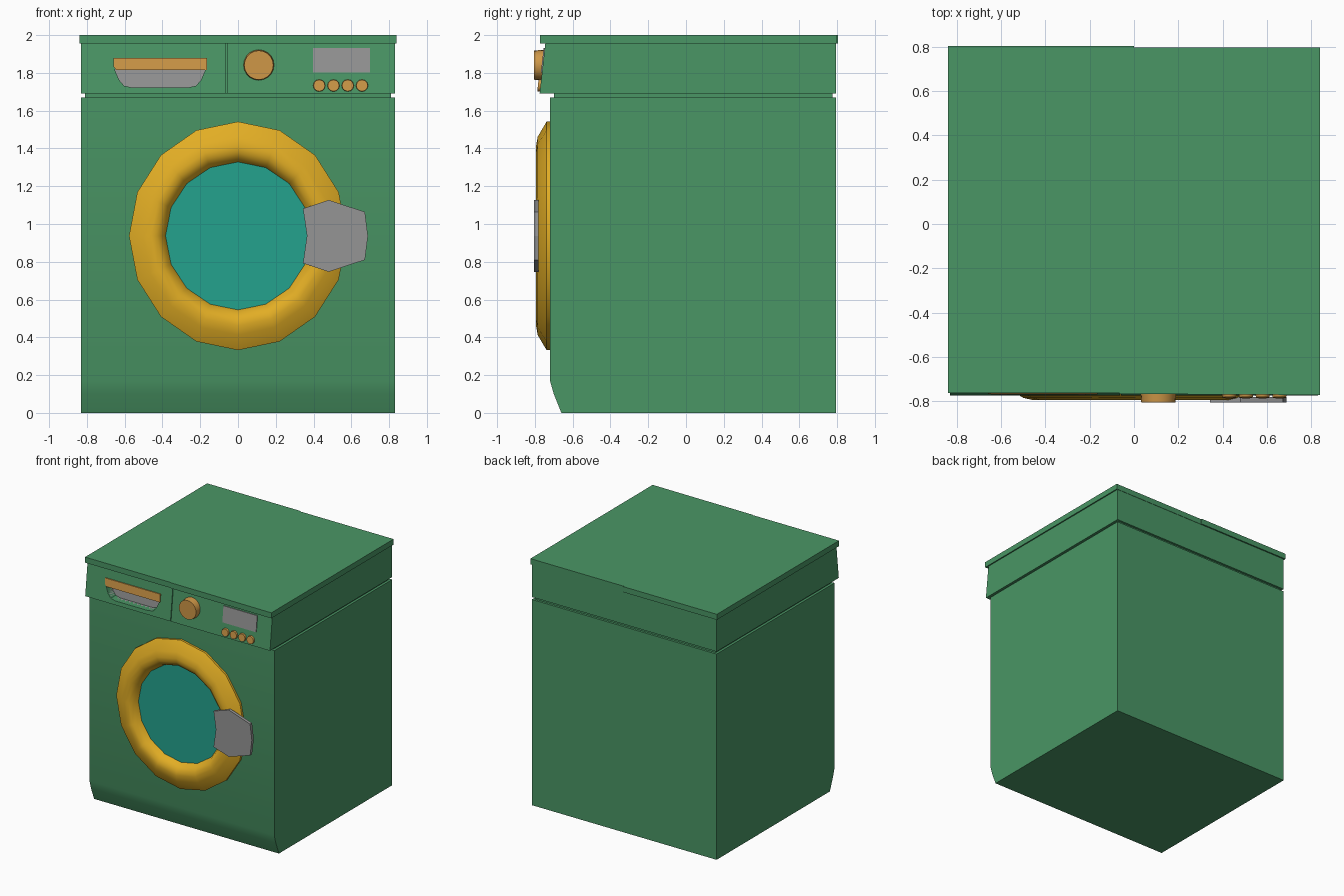
import bpy, bmesh, math

if "Cube" in bpy.data.objects:
    bpy.data.objects.remove(bpy.data.objects["Cube"])


def material(name, rgb):
    m = bpy.data.materials.new(name)
    m.diffuse_color = (*rgb, 1)
    m.use_nodes = True
    m.node_tree.nodes["Principled BSDF"].inputs["Base Color"].default_value = m.diffuse_color
    return m


green = material("green enamel", (0.068, 0.305, 0.13))
yellow = material("yellow", (0.76, 0.42, 0.018))
orange = material("orange", (0.62, 0.31, 0.063))
grey = material("grey", (0.30, 0.30, 0.30))
teal = material("teal glass", (0.017, 0.36, 0.27))


def slant(z):
    """Y of the leaning control panel at height z."""
    return -0.745 - (1.955 - z) * 0.113


def finish(bm, name, mat, smooth=None):
    me = bpy.data.meshes.new(name)
    bm.to_mesh(me)
    bm.free()
    me.materials.append(mat)
    if smooth:
        for p in me.polygons:
            p.use_smooth = True
        me.set_sharp_from_angle(angle=math.radians(smooth))
    ob = bpy.data.objects.new(name, me)
    bpy.context.collection.objects.link(ob)
    return ob


def prism(name, outline, axis, lo, hi, mat, smooth=None, on_panel=False, open_tray=False, taper=1.0):
    """Extrude a 2D outline along an axis from lo to hi; on_panel leans it with the control panel."""
    bm = bmesh.new()
    n = len(outline)
    ca = sum(p[0] for p in outline) / n
    cb = sum(p[1] for p in outline) / n

    def ring(t, s):
        out = []
        for a, b in outline:
            a, b = ca + (a - ca) * s, cb + (b - cb) * s
            co = {"x": (t, a, b), "y": (a, t, b), "z": (a, b, t)}[axis]
            if on_panel:
                co = (co[0], co[1] + slant(co[2]), co[2])
            out.append(bm.verts.new(co))
        return out

    r0, r1 = ring(lo, taper), ring(hi, 1)
    front = bm.faces.new(r0)
    bm.faces.new(r1)
    for i in range(n):
        j = (i + 1) % n
        bm.faces.new((r0[i], r0[j], r1[j], r1[i]))
    bmesh.ops.recalc_face_normals(bm, faces=bm.faces)
    if open_tray:
        bmesh.ops.delete(bm, geom=[front], context="FACES_ONLY")
        bmesh.ops.reverse_faces(bm, faces=bm.faces)
    return finish(bm, name, mat, smooth)


def rect(a0, a1, b0, b1):
    return [(a0, b0), (a1, b0), (a1, b1), (a0, b1)]


def ellipse(cx, cz, rx, rz, n):
    return [(cx + rx * math.sin(2 * math.pi * i / n), cz + rz * math.cos(2 * math.pi * i / n))
            for i in range(n)]


def cut(target, cutter):
    cutter.hide_render = True
    cutter.display_type = "WIRE"
    mod = target.modifiers.new("cut", "BOOLEAN")
    mod.operation = "DIFFERENCE"
    mod.object = cutter


# Cabinet with kicked-in foot, and the narrow neck below the control housing
prism("cabinet", [(-0.66, 0), (-0.70, 0.10), (-0.72, 0.17), (-0.72, 1.67), (0.793, 1.67), (0.793, 0)],
      "x", -0.83, 0.83, green, smooth=30)
prism("neck", rect(-0.81, 0.81, -0.70, 0.775), "z", 1.66, 1.70, green)

# Control housing with leaning front, and lid with stepped front and back edges
housing = prism("control_housing", [(slant(1.69), 1.69), (slant(1.955), 1.955), (0.793, 1.955), (0.793, 1.69)],
                "x", -0.83, 0.83, green)
prism("lid", [(-0.84, -0.763), (-0.065, -0.763), (-0.065, -0.767), (0.84, -0.772),
              (0.84, 0.796), (0, 0.796), (0, 0.804), (-0.84, 0.804)], "z", 1.955, 2.0, green)
cut(housing, prism("drawer_seam_cutter", rect(-0.064, -0.059, 1.68, 1.97), "y", -0.05, 0.012,
                   green, on_panel=True))

# Detergent drawer: recessed grip with a grey tray and an orange handle above
tray = [(-0.655, 1.84), (-0.17, 1.84), (-0.175, 1.81), (-0.196, 1.762), (-0.222, 1.732), (-0.265, 1.722),
        (-0.56, 1.722), (-0.603, 1.732), (-0.629, 1.762), (-0.65, 1.81)]
cut(housing, prism("grip_cutter", tray, "y", -0.05, 0.065, green, on_panel=True))
prism("grip_tray", tray, "y", -0.001, 0.063, grey, on_panel=True, open_tray=True)
prism("drawer_handle", [(-0.66, 1.835), (-0.645, 1.815), (-0.165, 1.815), (-0.165, 1.878), (-0.66, 1.878)],
      "y", -0.008, 0.012, orange, on_panel=True)

# Dial, display and push buttons
prism("dial", ellipse(0.11, 1.841, 0.082, 0.082, 20), "y", -0.805, -0.745, orange, smooth=30, taper=0.94)
prism("display", rect(0.397, 0.70, 1.803, 1.932), "y", -0.006, 0.003, grey, on_panel=True)
for i in range(4):
    prism(f"button_{i + 1}", ellipse(0.43 + i * 0.0755, 1.733, 0.033, 0.033, 12), "y", -0.014, 0.005,
          orange, smooth=35, on_panel=True, taper=0.92)

# Door ring lathed from (x radius, z radius, y) steps
CZ = 0.937
profile = [(0.577, 0.605, -0.715), (0.577, 0.605, -0.738), (0.50, 0.525, -0.785), (0.46, 0.475, -0.794),
           (0.43, 0.442, -0.79), (0.40, 0.407, -0.765), (0.38, 0.388, -0.722)]
bm = bmesh.new()
rings = [[bm.verts.new((x, y, z)) for x, z in ellipse(0, CZ, rx, rz, 16)] for rx, rz, y in profile]
for a, b in zip(rings, rings[1:]):
    for i in range(16):
        j = (i + 1) % 16
        bm.faces.new((a[i], a[j], b[j], b[i]))
if sum(f.normal.y for f in bm.faces if not f.normal_update()) > 0:
    bmesh.ops.reverse_faces(bm, faces=bm.faces)
finish(bm, "door_ring", yellow, smooth=35)

# Door glass and latch plate
prism("door_glass", ellipse(0, CZ, 0.385, 0.393, 16), "y", -0.73, -0.715, teal)
prism("door_latch", [(0.344, CZ + 0.145), (0.48, CZ + 0.19), (0.672, CZ + 0.127), (0.688, CZ),
                     (0.672, CZ - 0.127), (0.48, CZ - 0.19), (0.344, CZ - 0.145), (0.365, CZ)],
      "y", -0.805, -0.78, grey)
